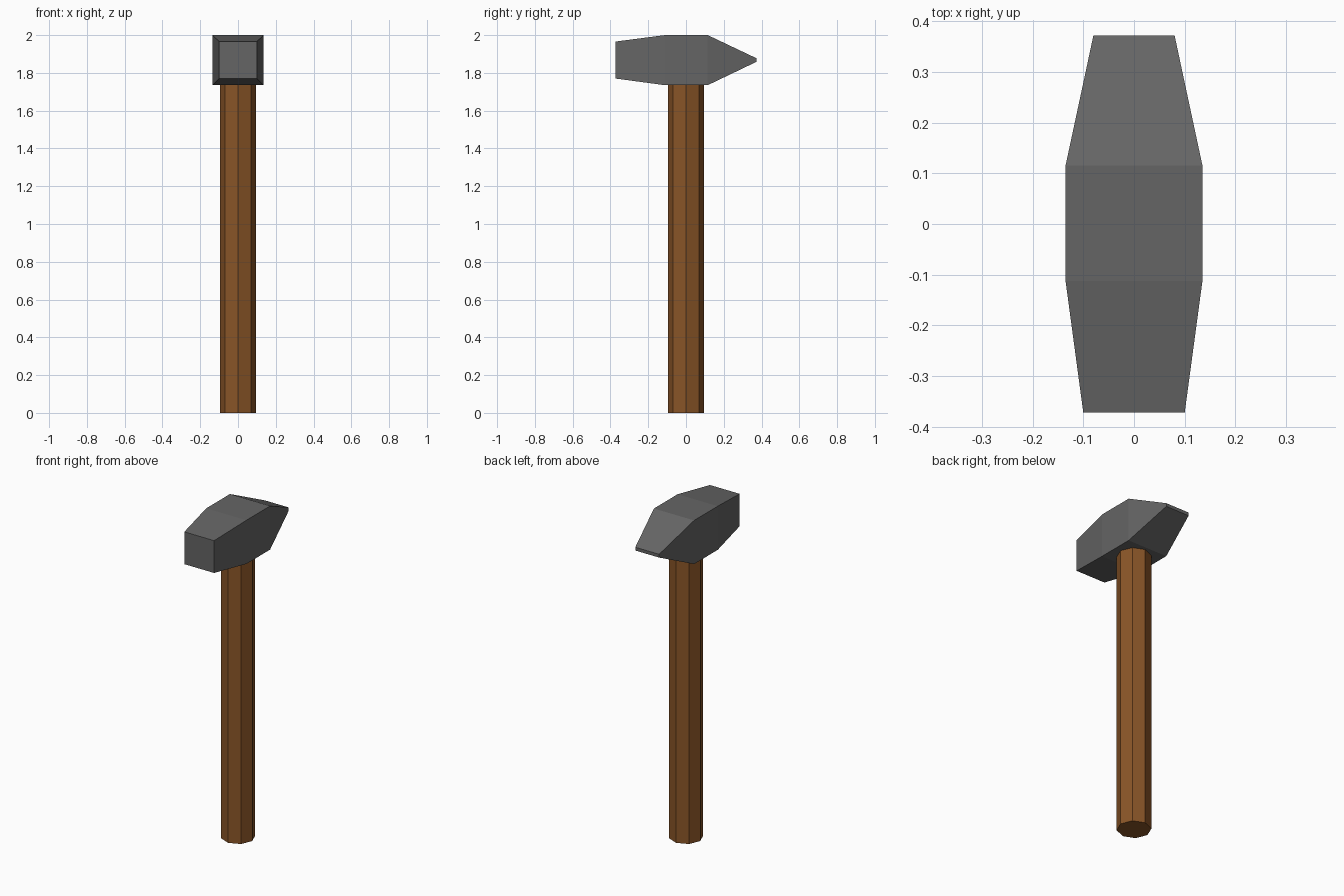
import bpy, bmesh
from math import sin, cos, pi

if "Cube" in bpy.data.objects:
    bpy.data.objects.remove(bpy.data.objects["Cube"])


def loft(name, rings, color=None):
    """Skin a stack of equal-sized closed rings and cap both ends."""
    bm = bmesh.new()
    loops = [[bm.verts.new(p) for p in ring] for ring in rings]
    n = len(loops[0])
    for a, b in zip(loops, loops[1:]):
        for i in range(n):
            j = (i + 1) % n
            bm.faces.new((a[i], a[j], b[j], b[i]))
    bm.faces.new(loops[0])
    bm.faces.new(loops[-1])
    bmesh.ops.recalc_face_normals(bm, faces=bm.faces)
    mesh = bpy.data.meshes.new(name)
    bm.to_mesh(mesh)
    bm.free()
    obj = bpy.data.objects.new(name, mesh)
    bpy.context.collection.objects.link(obj)
    if color:
        mat = bpy.data.materials.new(name + "_colour")
        mat.diffuse_color = color
        mat.use_nodes = True
        mat.node_tree.nodes["Principled BSDF"].inputs["Base Color"].default_value = mat.diffuse_color
        mesh.materials.append(mat)
    return obj


# Octagonal wooden handle, with a corner facing front
R = 0.096
handle_rings = [[(R * sin(k * pi / 4), -R * cos(k * pi / 4), z) for k in range(8)]
                for z in (0.0, 1.75)]
loft("handle", handle_rings, (0.25, 0.09, 0.02, 1))

# Steel head: blunt striking face at front, wedge peen at back
# sections: y, half width, bottom z, top z
sections = [(-0.372, 0.10, 1.77, 1.966),
            (-0.112, 0.135, 1.735, 2.0),
            (0.115, 0.135, 1.735, 2.0),
            (0.372, 0.08, 1.858, 1.878)]
head_rings = [[(-w, y, lo), (w, y, lo), (w, y, hi), (-w, y, hi)]
              for y, w, lo, hi in sections]
loft("head", head_rings, (0.13, 0.13, 0.13, 1))
